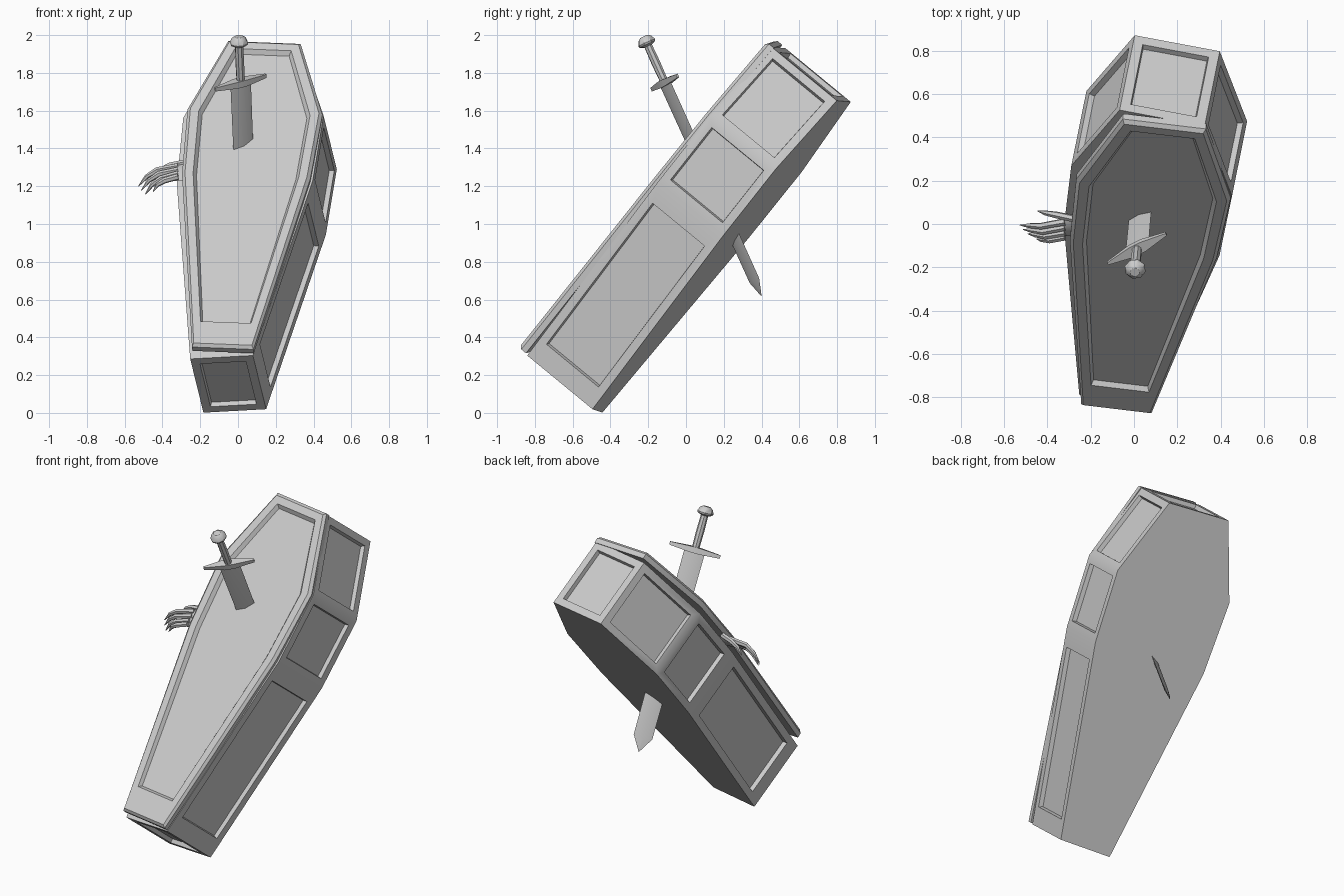
import bpy, bmesh, math
from mathutils import Vector, Matrix

if "Cube" in bpy.data.objects:
    bpy.data.objects.remove(bpy.data.objects["Cube"])

# Tilted coffin frame: across (v), along (u), lid normal (n)
u = Vector((0.103, 0.619, 0.778)).normalized()
v = Vector((0.982, -0.188, 0.013))
v = (v - u * v.dot(u)).normalized()
n = v.cross(u)
FRAME = Matrix((v, u, n)).transposed().to_4x4()
MID = 0.070


def make(name, bm, matrix=None):
    bmesh.ops.recalc_face_normals(bm, faces=bm.faces)
    if matrix is not None:
        bm.transform(matrix)
    me = bpy.data.meshes.new(name)
    bm.to_mesh(me)
    bm.free()
    ob = bpy.data.objects.new(name, me)
    bpy.context.collection.objects.link(ob)
    return ob


def outline(rows, mid):
    """Mirrored outline from (half width, length position) rows."""
    return [(mid + h, b) for h, b in rows] + [(mid - h, b) for h, b in reversed(rows)]


def bridge(bm, r0, r1):
    k = len(r0)
    for i in range(k):
        bm.faces.new((r0[i], r0[(i + 1) % k], r1[(i + 1) % k], r1[i]))


def loft(bm, rings):
    vs = [[bm.verts.new(p) for p in r] for r in rings]
    for r0, r1 in zip(vs, vs[1:]):
        bridge(bm, r0, r1)
    bm.faces.new(vs[0][::-1])
    bm.faces.new(vs[-1])


# Body with a framed recess panel on every side
BACK, TOP = 0.367, 0.82
pts = outline([(0.168, -0.276), (0.366, 0.906), (0.378, 1.352), (0.2, 1.822)], MID)
pts[-1] = (pts[-1][0], -0.292)
bm = bmesh.new()
lo = [bm.verts.new((a, b, BACK)) for a, b in pts]
hi = [bm.verts.new((a, b, TOP)) for a, b in pts]
bm.faces.new(lo[::-1])
for i in range(len(pts)):
    j = (i + 1) % len(pts)
    corners = [lo[i], lo[j], hi[j], hi[i]]
    along = lo[j].co - lo[i].co
    length = along.length
    along.normalize()
    inward = Vector((-along.y, along.x, 0))
    m = 0.115 if length > 0.8 else 0.045
    rings = []
    for extra, depth in ((0, 0), (0.005, 0.026)):
        e, z = m + extra, 0.046 + extra
        quad = []
        for s, h in ((e, BACK + z), (length - e, BACK + z),
                     (length - e, TOP - z), (e, TOP - z)):
            p = lo[i].co + along * s + inward * depth
            p.z = h
            quad.append(bm.verts.new(p))
        rings.append(quad)
    bridge(bm, corners, rings[0])
    bridge(bm, rings[0], rings[1])
    bm.faces.new(rings[1])
# shallow interior under the lid
cen = Vector((MID, 0.8, 0))
rim = [bm.verts.new((cen.x + (a - cen.x) * .88, cen.y + (b - cen.y) * .94, TOP)) for a, b in pts]
floor = [bm.verts.new(r.co - Vector((0, 0, 0.1))) for r in rim]
bridge(bm, hi, rim)
bridge(bm, rim, floor)
bm.faces.new(floor)
make("coffin_body", bm, FRAME)

# Lid: chamfered frame with sunken panel, slightly askew
rows = [
    ([(0.164, -1.05), (0.342, 0.126), (0.36, 0.57), (0.193, 1.047)], -0.024),
    ([(0.164, -1.05), (0.342, 0.126), (0.36, 0.57), (0.193, 1.047)], 0.008),
    ([(0.155, -1.035), (0.325, 0.126), (0.343, 0.565), (0.184, 1.03)], 0.024),
    ([(0.135, -0.885), (0.282, 0.126), (0.297, 0.55), (0.15, 0.985)], 0.024),
    ([(0.126, -0.87), (0.265, 0.126), (0.279, 0.545), (0.14, 0.965)], 0.002),
]
bm = bmesh.new()
loft(bm, [[(a, b, c) for a, b in outline(r, 0)] for r, c in rows])
skew = (Matrix.Translation((0.084, 0.780, 0.859)) @ Matrix.Rotation(math.radians(-0.1), 4, 'Z')
        @ Matrix.Rotation(math.radians(5.0), 4, 'Y') @ Matrix.Rotation(math.radians(-0.6), 4, 'X'))
make("coffin_lid", bm, FRAME @ skew)

# Sword frame: guard direction (x), depth (y), blade direction (z)
d = Vector((0.037, 0.412, -0.910)).normalized()
g = Vector((0.866, 0.414, 0.282))
g = (g - d * g.dot(d)).normalized()
SWORD = Matrix.Translation((0.004, -0.223, 1.993)) @ Matrix((g, d.cross(g), d)).transposed().to_4x4()


def circle(r, z, k=8):
    return [(r * math.cos(math.tau * i / k), r * math.sin(math.tau * i / k), z) for i in range(k)]


def diamond(w, t, z):
    return [(w, 0, z), (0, t, z), (-w, 0, z), (0, -t, z)]


bm = bmesh.new()
loft(bm, [circle(r, z) for r, z in ((0.022, 0), (0.039, 0.012), (0.050, 0.036), (0.046, 0.046), (0.024, 0.056))])
make("sword_pommel", bm, SWORD)

bm = bmesh.new()
loft(bm, [circle(0.022, 0.05), circle(0.024, 0.15), circle(0.022, 0.27)])
make("sword_grip", bm, SWORD)

# Guard tapers towards both ends
bm = bmesh.new()
loft(bm, [[(x, y, z + 0.268) for y, z in ((w, -t), (w, t), (-w, t), (-w, -t))]
          for x, w, t in ((-0.155, 0.006, 0.010), (-0.03, 0.026, 0.018),
                          (0.03, 0.026, 0.018), (0.155, 0.006, 0.010))])
make("sword_guard", bm, SWORD)

bm = bmesh.new()
loft(bm, [diamond(0.062, 0.012, 0.27), diamond(0.057, 0.011, 1.42), diamond(0.001, 0.001, 1.512)])
make("sword_blade", bm, SWORD)


# Hand: tapered clawed fingers reaching from the gap
def tube(name, path, radii, flat=1.0, axis=Vector((0, 0.7, 0.71))):
    bm = bmesh.new()
    path = [Vector(p) for p in path]
    rings = []
    for i, (p, r) in enumerate(zip(path, radii)):
        t = (path[min(i + 1, len(path) - 1)] - path[max(i - 1, 0)]).normalized()
        s = (axis - t * axis.dot(t)).normalized()
        w = t.cross(s)
        rings.append([p + s * (r * math.cos(math.tau * k / 6)) + w * (r * flat * math.sin(math.tau * k / 6))
                      for k in range(6)])
    loft(bm, rings)
    make(name, bm)


tube("palm", [(-0.2, 0.0, 1.27), (-0.29, -0.01, 1.275), (-0.36, -0.02, 1.265)],
     [0.055, 0.066, 0.052], 0.28)
fingers = [
    ("thumb", (-0.28, 0.025, 1.325), (-0.36, 0.042, 1.31), (-0.445, 0.06, 1.25)),
    ("index_finger", (-0.32, 0.01, 1.305), (-0.43, -0.01, 1.285), (-0.527, -0.005, 1.20)),
    ("middle_finger", (-0.32, -0.015, 1.285), (-0.42, -0.035, 1.265), (-0.512, -0.025, 1.178)),
    ("ring_finger", (-0.32, -0.04, 1.265), (-0.41, -0.056, 1.24), (-0.49, -0.045, 1.158)),
    ("little_finger", (-0.32, -0.06, 1.25), (-0.39, -0.074, 1.23), (-0.45, -0.07, 1.17)),
]
for name, a, b, c in fingers:
    a, b, c = Vector(a), Vector(b), Vector(c)
    knuckle = b.lerp(c, 0.5) + Vector((-0.006, 0, 0.008))
    tube(name, [a, b, knuckle, c], [0.017, 0.016, 0.012, 0.002])

# Soft shading over the shallow corners
for ob in bpy.context.collection.objects:
    ob.select_set(True)
    bpy.context.view_layer.objects.active = ob
bpy.ops.object.shade_smooth_by_angle(angle=math.radians(30))
